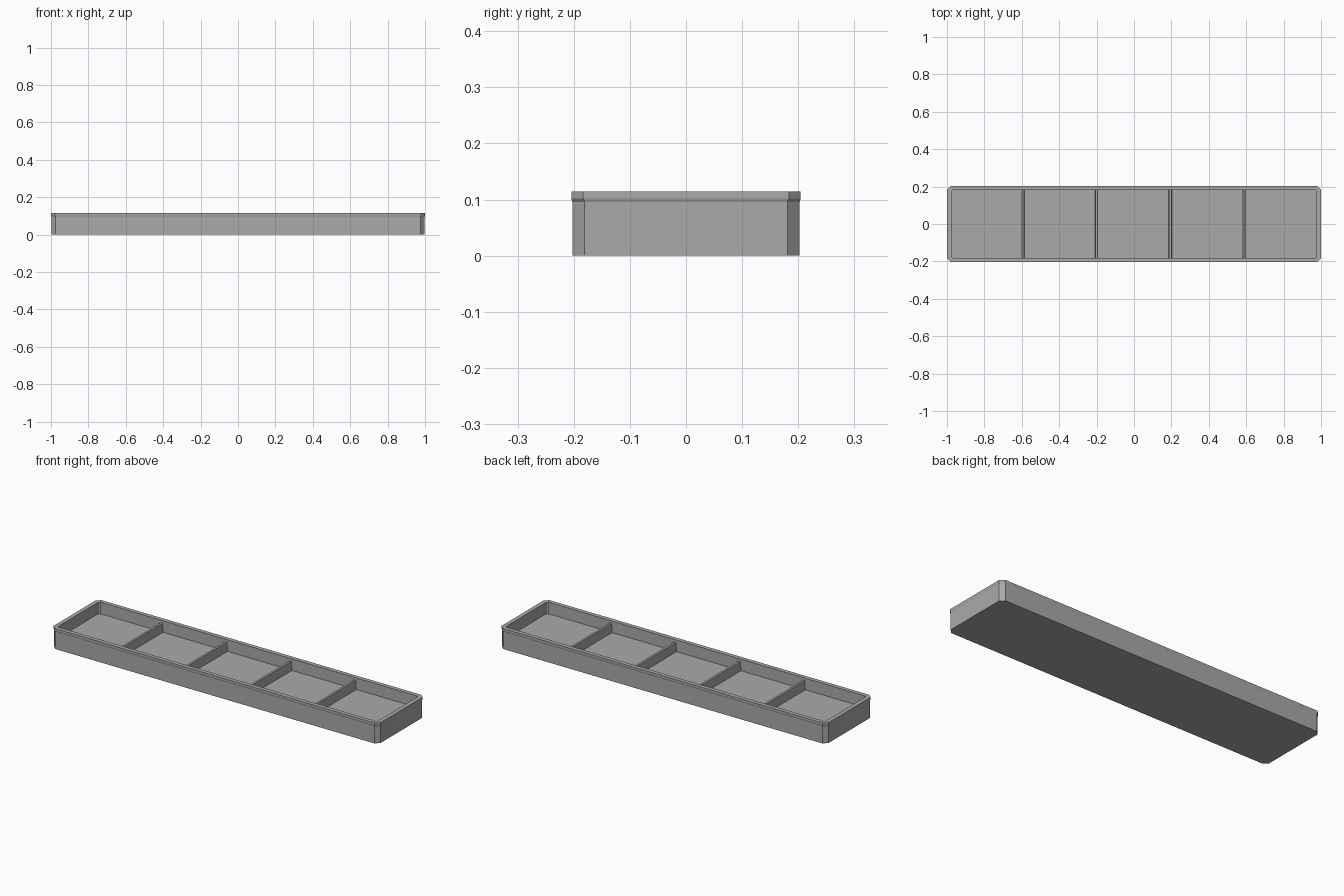
import bpy, bmesh

if "Cube" in bpy.data.objects:
    bpy.data.objects.remove(bpy.data.objects["Cube"])

grey = bpy.data.materials.new("plain_grey")
grey.diffuse_color = (0.4, 0.4, 0.4, 1)
grey.use_nodes = True
grey.node_tree.nodes["Principled BSDF"].inputs["Base Color"].default_value = grey.diffuse_color


def make_object(name, bm):
    bmesh.ops.recalc_face_normals(bm, faces=bm.faces)
    me = bpy.data.meshes.new(name)
    bm.to_mesh(me)
    bm.free()
    me.materials.append(grey)
    ob = bpy.data.objects.new(name, me)
    bpy.context.collection.objects.link(ob)


def ring(bm, hx, hy, c, z):
    # rectangle with chamfered corners
    pts = [(hx, hy - c), (hx - c, hy), (c - hx, hy), (-hx, hy - c),
           (-hx, c - hy), (c - hx, -hy), (hx - c, -hy), (hx, c - hy)]
    return [bm.verts.new((x, y, z)) for x, y in pts]


# tray: outer wall, flared lip, inner wall and floor as stacked rings
# (inset from the outermost outline, corner chamfer, height)
profile = [(0.002, 0.022, 0.0), (0.002, 0.022, 0.096), (0.0, 0.021, 0.102),
           (0.0, 0.021, 0.114), (0.023, 0.008, 0.114), (0.023, 0.008, 0.05)]
bm = bmesh.new()
rings = [ring(bm, 1.0 - d, 0.2045 - d, c, z) for d, c, z in profile]
for a, b in zip(rings, rings[1:]):
    for i in range(8):
        j = (i + 1) % 8
        bm.faces.new((a[i], a[j], b[j], b[i]))
bm.faces.new(rings[0])
bm.faces.new(rings[-1])
make_object("tray", bm)

# four dividers, slightly tapered towards the top
for k in range(4):
    x = -0.594 + k * 0.394
    bm = bmesh.new()
    bmesh.ops.create_cube(bm, size=1)
    for v in bm.verts:
        top = v.co.z > 0
        v.co.x = x + (0.006 if top else 0.009) * (1 if v.co.x > 0 else -1)
        v.co.y *= 0.37
        v.co.z = 0.1 if top else 0.045
    make_object(f"divider_{k + 1}", bm)
